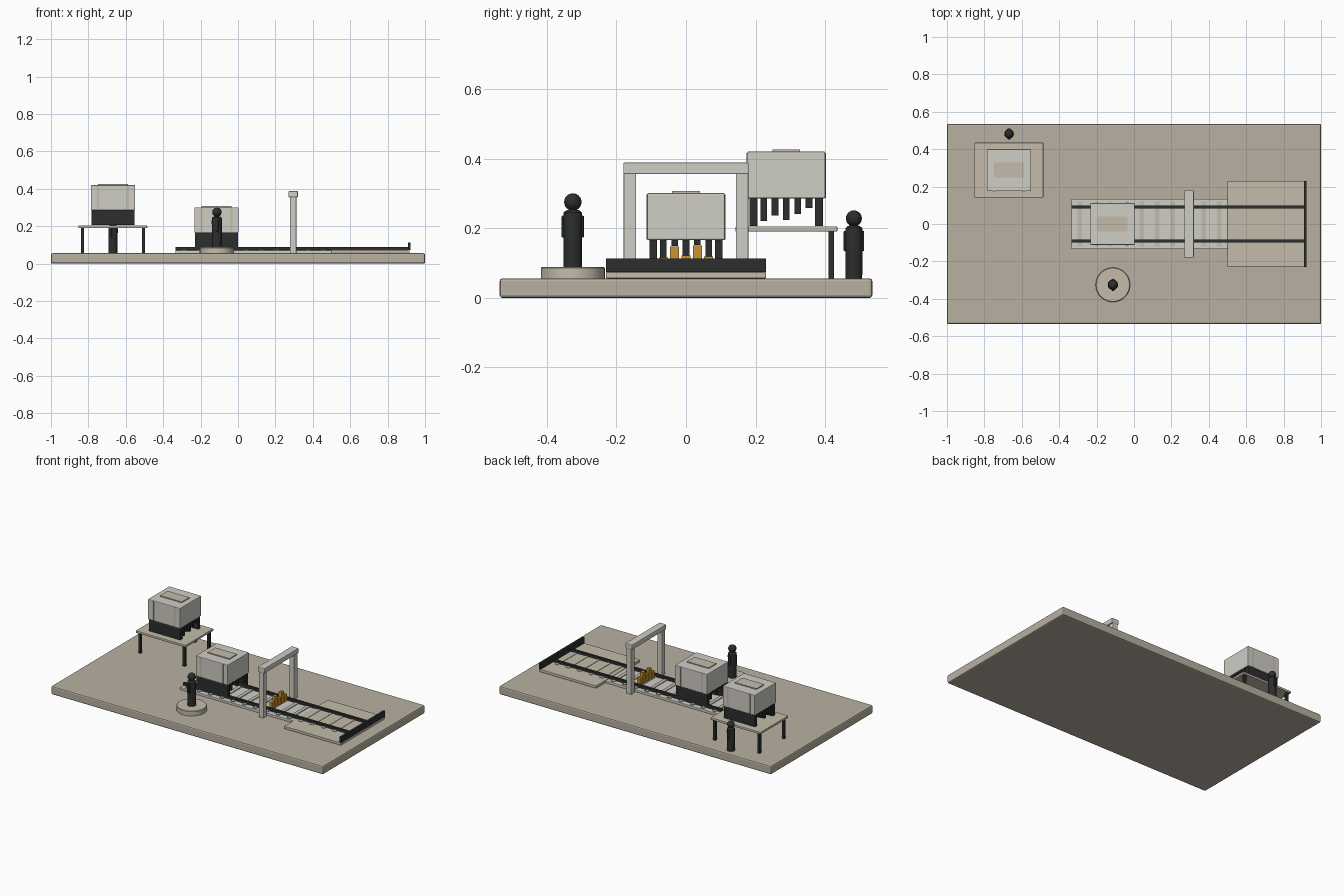
import bpy, bmesh, math

if "Cube" in bpy.data.objects:
    bpy.data.objects.remove(bpy.data.objects["Cube"])


def material(name, rgb):
    m = bpy.data.materials.new(name)
    m.diffuse_color = (*rgb, 1)
    m.use_nodes = True
    m.node_tree.nodes["Principled BSDF"].inputs["Base Color"].default_value = m.diffuse_color
    return m


TAN = material("tan", (0.48, 0.44, 0.36))
SAND = material("sand", (0.55, 0.50, 0.41))
PALE = material("pale", (0.62, 0.61, 0.56))
DARK = material("dark", (0.025, 0.027, 0.027))
AMBER = material("amber", (0.60, 0.30, 0.03))


def box(name, x, y, z, mat, bevel=0.0):
    """Box from (min, max) pairs on each axis."""
    bm = bmesh.new()
    bmesh.ops.create_cube(bm, size=1)
    for v in bm.verts:
        v.co = [lo + (c + 0.5) * (hi - lo) for c, (lo, hi) in zip(v.co, (x, y, z))]
    return finish(name, bm, mat, bevel)


def finish(name, bm, mat, bevel=0.0):
    me = bpy.data.meshes.new(name)
    bm.to_mesh(me)
    bm.free()
    ob = bpy.data.objects.new(name, me)
    bpy.context.collection.objects.link(ob)
    me.materials.append(mat)
    if bevel:
        mod = ob.modifiers.new("bevel", 'BEVEL')
        mod.width, mod.segments = bevel, 2
    return ob


def lathe(name, profile, loc, mat, sides=32):
    """Spin an (r, z) profile around the vertical axis."""
    bm = bmesh.new()
    vs = [bm.verts.new((r, 0, z)) for r, z in profile]
    edges = [bm.edges.new(p) for p in zip(vs, vs[1:])]
    bmesh.ops.spin(bm, geom=vs + edges, cent=(0, 0, 0), axis=(0, 0, 1),
                   angle=2 * math.pi, steps=sides)
    bmesh.ops.remove_doubles(bm, verts=bm.verts, dist=1e-5)
    bmesh.ops.recalc_face_normals(bm, faces=bm.faces)
    ob = finish(name, bm, mat)
    ob.location = loc
    bpy.ops.object.select_all(action='DESELECT')
    bpy.context.view_layer.objects.active = ob
    ob.select_set(True)
    bpy.ops.object.shade_smooth_by_angle(angle=math.radians(35))
    return ob


def figure(name, x, y, z, s):
    # body, shoulders and ball head in one turned piece
    head = [(0.025 * math.sin(a), 0.187 + 0.025 * math.cos(a))
            for a in (math.pi * (1 - i / 12) for i in range(2, 13))]
    body = [(0, 0), (0.026, 0), (0.027, 0.09), (0.0275, 0.14), (0.026, 0.157),
            (0.019, 0.163), (0.011, 0.165)]
    lathe(name, [(r * s, h * s) for r, h in body + head], (x, y, z), DARK)
    # arms
    for side in (-1, 1):
        ya = y + side * 0.026 * s
        box(name + "_arm", (x - 0.008 * s, x + 0.008 * s),
            (ya - 0.006 * s, ya + 0.006 * s), (z + 0.085 * s, z + 0.148 * s), DARK, 0.003)


def carrier(name, cx, cy, z, bottoms):
    """Crate on two runners, with key bars of varied depth beneath."""
    body = z + 0.079
    top = body + 0.135
    box(name + "_crate", (cx - 0.118, cx + 0.118), (cy - 0.112, cy + 0.112),
        (body, top), PALE, 0.004)
    box(name + "_lid_plate", (cx - 0.08, cx + 0.08), (cy - 0.04, cy + 0.04),
        (top, top + 0.006), SAND)
    # upright ribs on the front and back
    for sx in (-1, 1):
        for sy in (-1, 1):
            rx, ry = cx + sx * 0.08, cy + sy * 0.112
            box(name + "_rib", (rx - 0.006, rx + 0.006), (ry - 0.002, ry + 0.002),
                (body + 0.002, top - 0.004), SAND)
    # runners
    for sy in (-1, 1):
        ry = cy + sy * 0.094
        box(name + "_runner", (cx - 0.115, cx + 0.115), (ry - 0.011, ry + 0.011),
            (z, body), DARK)
    # key bars
    for i, b in enumerate(bottoms):
        ky = cy + (i - 2) * 0.0325
        box(name + "_key_bar", (cx - 0.115, cx + 0.115), (ky - 0.0095, ky + 0.0095),
            (z + b, body), DARK)


# ground slab
box("base", (-1, 1), (-0.535, 0.535), (0, 0.056), TAN, 0.008)

# track bed, end pad, sleepers, rails and end stop
box("track_bed", (-0.335, 0.5), (-0.133, 0.133), (0.056, 0.072), PALE, 0.002)
box("end_pad", (0.5, 0.918), (-0.23, 0.23), (0.056, 0.074), SAND, 0.003)
for i in range(15):
    x = -0.29 + i * 0.083
    box("sleeper", (x - 0.012, x + 0.012), (-0.12, 0.12), (0.07, 0.0765), SAND)
for side in (-1, 1):
    y = side * 0.092
    box("rail", (-0.335, 0.908), (y - 0.008, y + 0.008), (0.072, 0.09), DARK)
box("end_stop", (0.908, 0.922), (-0.23, 0.23), (0.074, 0.113), DARK)

# gate over the track
for side in (-1, 1):
    y = side * 0.161
    box("gate_post", (0.278, 0.312), (y - 0.018, y + 0.018), (0.056, 0.357), PALE, 0.002)
box("gate_beam", (0.27, 0.32), (-0.18, 0.18), (0.355, 0.388), PALE, 0.004)
for i, top in enumerate((0.116, 0.148, 0.122, 0.150, 0.118)):
    y = (i - 2) * 0.0325
    box("gate_pin", (0.285, 0.305), (y - 0.013, y + 0.013), (0.072, top), AMBER)

# work table
box("table_top", (-0.853, -0.485), (0.142, 0.435), (0.19, 0.205), SAND, 0.003)
for x in (-0.832, -0.506):
    for y in (0.16, 0.417):
        box("table_leg", (x - 0.008, x + 0.008), (y - 0.008, y + 0.008), (0.056, 0.19), DARK)

# carriers on the track and on the table
carrier("track_carrier", -0.115, 0, 0.087, (0.028, 0.062, 0.034, 0.064, 0.03))
carrier("table_carrier", -0.668, 0.288, 0.206, (0.014, 0.03, 0.018, 0.034, 0.052))

# standing figures
lathe("pedestal", [(0, 0), (0.092, 0), (0.092, 0.029), (0.089, 0.032), (0, 0.032)],
      (-0.113, -0.325, 0.056), SAND, 48)
figure("pedestal_figure", -0.113, -0.325, 0.088, 1.0)
figure("table_figure", -0.668, 0.482, 0.056, 0.92)
